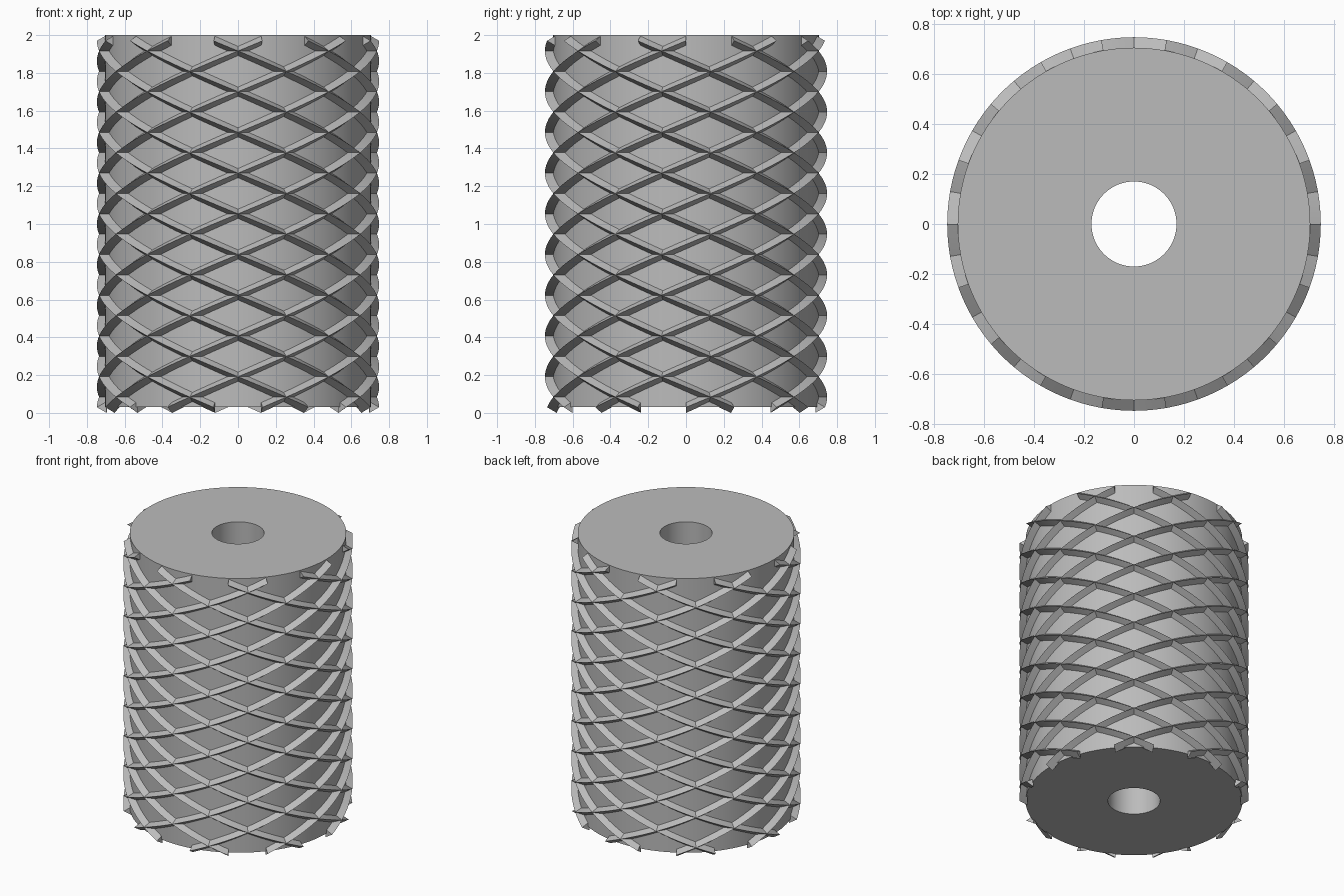
import bpy, bmesh, math

old = bpy.data.objects.get("Cube")
if old:
    bpy.data.objects.remove(old, do_unlink=True)

CORE_R, BORE_R, RIDGE_R = 0.705, 0.17, 0.747
CORE_BOTTOM, CORE_TOP = 0.03, 2.0
STARTS, STEPS = 9, 108
RIDGE_LOW, RIDGE_HIGH, HALF = 0.03, 1.97, 0.03

grey = bpy.data.materials.new("plain grey")
grey.use_nodes = True
colour = (0.5, 0.5, 0.5, 1)
grey.diffuse_color = colour
grey.node_tree.nodes["Principled BSDF"].inputs["Base Color"].default_value = colour


def finish(bm, name):
    bmesh.ops.recalc_face_normals(bm, faces=bm.faces)
    mesh = bpy.data.meshes.new(name)
    bm.to_mesh(mesh)
    bm.free()
    mesh.materials.append(grey)
    obj = bpy.data.objects.new(name, mesh)
    bpy.context.collection.objects.link(obj)
    bpy.ops.object.select_all(action="DESELECT")
    obj.select_set(True)
    bpy.context.view_layer.objects.active = obj
    bpy.ops.object.shade_smooth_by_angle(angle=math.radians(25))
    return obj


def polar(bm, r, a, z):
    return bm.verts.new((r * math.cos(a), r * math.sin(a), z))


def loft(bm, rings, closed):
    """Skin matching rings of points, joining the last to the first if closed."""
    pairs = list(zip(rings, rings[1:]))
    if closed:
        pairs.append((rings[-1], rings[0]))
    for a, b in pairs:
        for i in range(len(a)):
            j = (i + 1) % len(a)
            bm.faces.new((a[i], a[j], b[j], b[i]))


# Hollow core: a rectangular section swept round the axis
bm = bmesh.new()
section = [(BORE_R, CORE_BOTTOM), (CORE_R, CORE_BOTTOM),
           (CORE_R, CORE_TOP), (BORE_R, CORE_TOP)]
loft(bm, [[polar(bm, r, math.tau * s / STEPS, z) for r, z in section]
          for s in range(STEPS)], True)
finish(bm, "roller_core")

# Crossing V-shaped ridges: one full turn each, wound both ways
profile = [(CORE_R - 0.01, -HALF), (RIDGE_R, 0), (CORE_R - 0.01, HALF)]
for name, turn in (("left_hand_ridges", -1), ("right_hand_ridges", 1)):
    bm = bmesh.new()
    for k in range(STARTS):
        start = -math.pi / 2 + math.tau * k / STARTS + turn * math.tau / (STARTS * 4)
        rings = []
        for s in range(STEPS + 1):
            t = s / STEPS
            a = start + turn * math.tau * t
            z = RIDGE_LOW + (RIDGE_HIGH - RIDGE_LOW) * t
            rings.append([polar(bm, r, a, z + dz) for r, dz in profile])
        loft(bm, rings, False)
        bm.faces.new(rings[0])
        bm.faces.new(rings[-1])
    finish(bm, name)
